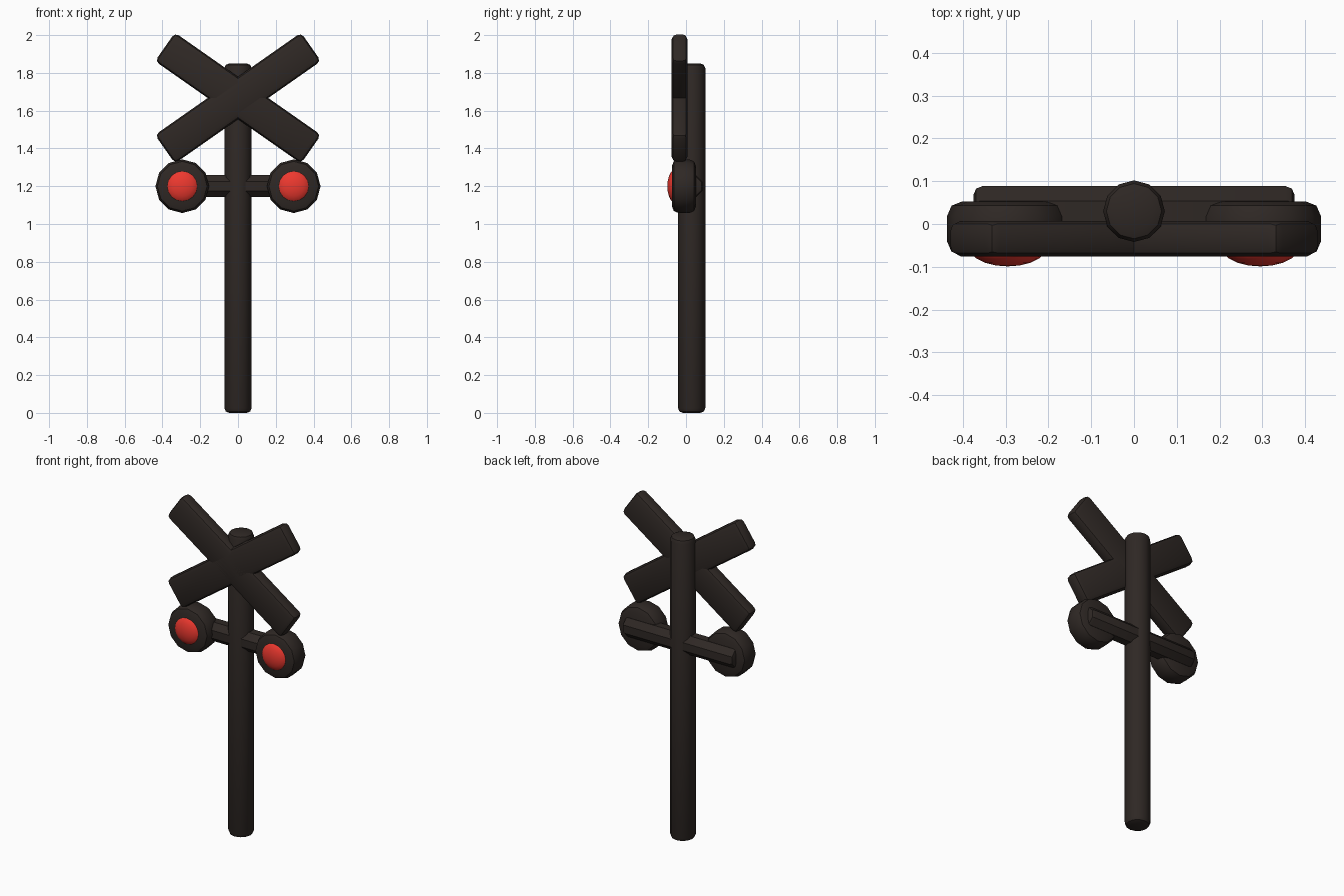
import bpy, math

if "Cube" in bpy.data.objects:
    bpy.data.objects.remove(bpy.data.objects["Cube"])


def material(name, rgb):
    m = bpy.data.materials.new(name)
    m.diffuse_color = (*rgb, 1)
    m.use_nodes = True
    m.node_tree.nodes["Principled BSDF"].inputs["Base Color"].default_value = m.diffuse_color
    return m


DARK = material("dark_iron", (0.028, 0.021, 0.018))
RED = material("red_lens", (0.85, 0.04, 0.028))


def finish(name, mat, bevel=0.0, segments=2):
    ob = bpy.context.object
    ob.name = name
    bpy.ops.object.transform_apply(location=False, rotation=True, scale=True)
    ob.data.materials.append(mat)
    if bevel:
        b = ob.modifiers.new("bevel", 'BEVEL')
        b.width, b.segments = bevel, segments
        b.limit_method, b.angle_limit = 'ANGLE', math.radians(55)
        bpy.ops.object.modifier_apply(modifier="bevel")
    bpy.ops.object.shade_smooth_by_angle(angle=math.radians(32))
    return ob


def cylinder(name, sides, radius, depth, loc, rot, bevel):
    bpy.ops.mesh.primitive_cylinder_add(vertices=sides, radius=radius, depth=depth,
                                        location=loc, rotation=rot)
    return finish(name, DARK, bevel)


# upright post
cylinder("post", 12, 0.072, 1.85, (0, 0.03, 0.925), (0, 0, 0), 0.025)

# horizontal lamp arm, octagonal with flats front and back
cylinder("lamp_arm", 8, 0.063, 0.75, (0, 0.03, 1.2),
         (math.pi / 2, math.radians(22.5), math.pi / 2), 0.02)

for side, s in (("left", -1), ("right", 1)):
    # crossed boards
    bpy.ops.mesh.primitive_cube_add(size=1, location=(0, -0.034, 1.667),
                                    rotation=(0, s * math.radians(35), 0))
    bpy.context.object.scale = (0.944, 0.083, 0.184)
    finish("cross_board_" + side, DARK, 0.025)

    # lamp housing
    cylinder("lamp_housing_" + side, 12, 0.142, 0.128, (s * 0.295, -0.011, 1.2),
             (math.pi / 2, 0, 0), 0.035)

    # domed red lens
    bpy.ops.mesh.primitive_uv_sphere_add(segments=16, ring_count=10, radius=1,
                                         location=(s * 0.295, -0.055, 1.2),
                                         rotation=(math.pi / 2, 0, 0))
    bpy.context.object.scale = (0.09, 0.09, 0.044)
    finish("lens_" + side, RED)
